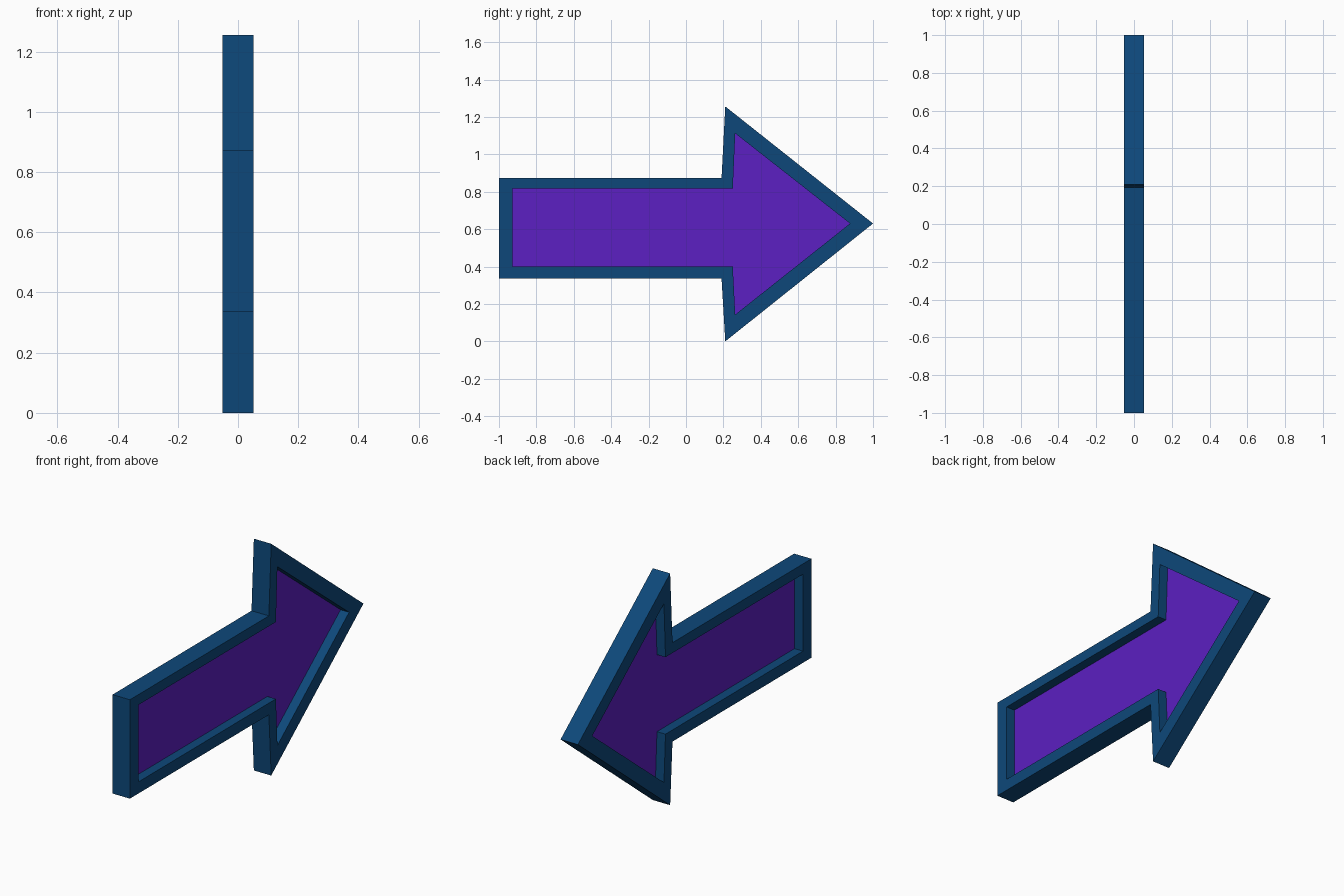
import bpy, bmesh

if "Cube" in bpy.data.objects:
    bpy.data.objects.remove(bpy.data.objects["Cube"])

def material(name, rgb):
    m = bpy.data.materials.new(name)
    m.diffuse_color = (*rgb, 1)
    m.use_nodes = True
    m.node_tree.nodes["Principled BSDF"].inputs["Base Color"].default_value = m.diffuse_color
    return m

blue = material("deep blue", (0.004, 0.064, 0.195))
purple = material("violet", (0.107, 0.014, 0.54))

# Arrow outlines as (y, z)
OUTER = [(-1, 0.337), (0.19, 0.337), (0.21, 0.0), (1, 0.63),
         (0.21, 1.256), (0.19, 0.873), (-1, 0.873)]
INNER = [(-0.928, 0.40), (0.25, 0.40), (0.263, 0.143), (0.877, 0.63),
         (0.263, 1.112), (0.25, 0.817), (-0.928, 0.817)]

def finish(bm, name, mat):
    bmesh.ops.recalc_face_normals(bm, faces=bm.faces)
    mesh = bpy.data.meshes.new(name)
    bm.to_mesh(mesh)
    bm.free()
    mesh.materials.append(mat)
    bpy.context.collection.objects.link(bpy.data.objects.new(name, mesh))

def ring(bm, outline, x):
    return [bm.verts.new((x, y, z)) for y, z in outline]

# Frame: four outlines bridged into a closed border
bm = bmesh.new()
loops = [ring(bm, OUTER, -0.052), ring(bm, OUTER, 0.052),
         ring(bm, INNER, 0.052), ring(bm, INNER, -0.052)]
n = len(OUTER)
for k in range(4):
    a, b = loops[k], loops[(k + 1) % 4]
    for i in range(n):
        j = (i + 1) % n
        bm.faces.new((a[i], a[j], b[j], b[i]))
finish(bm, "arrow_frame", blue)

# Panel: thin plate in the middle of the frame, recessed on both sides
bm = bmesh.new()
back, front = ring(bm, INNER, -0.001), ring(bm, INNER, 0.001)
bm.faces.new(back)
bm.faces.new(front)
finish(bm, "arrow_panel", purple)
for f in bpy.data.objects["arrow_panel"].data.polygons:
    if f.normal.x * f.center.x < 0:
        f.flip()
